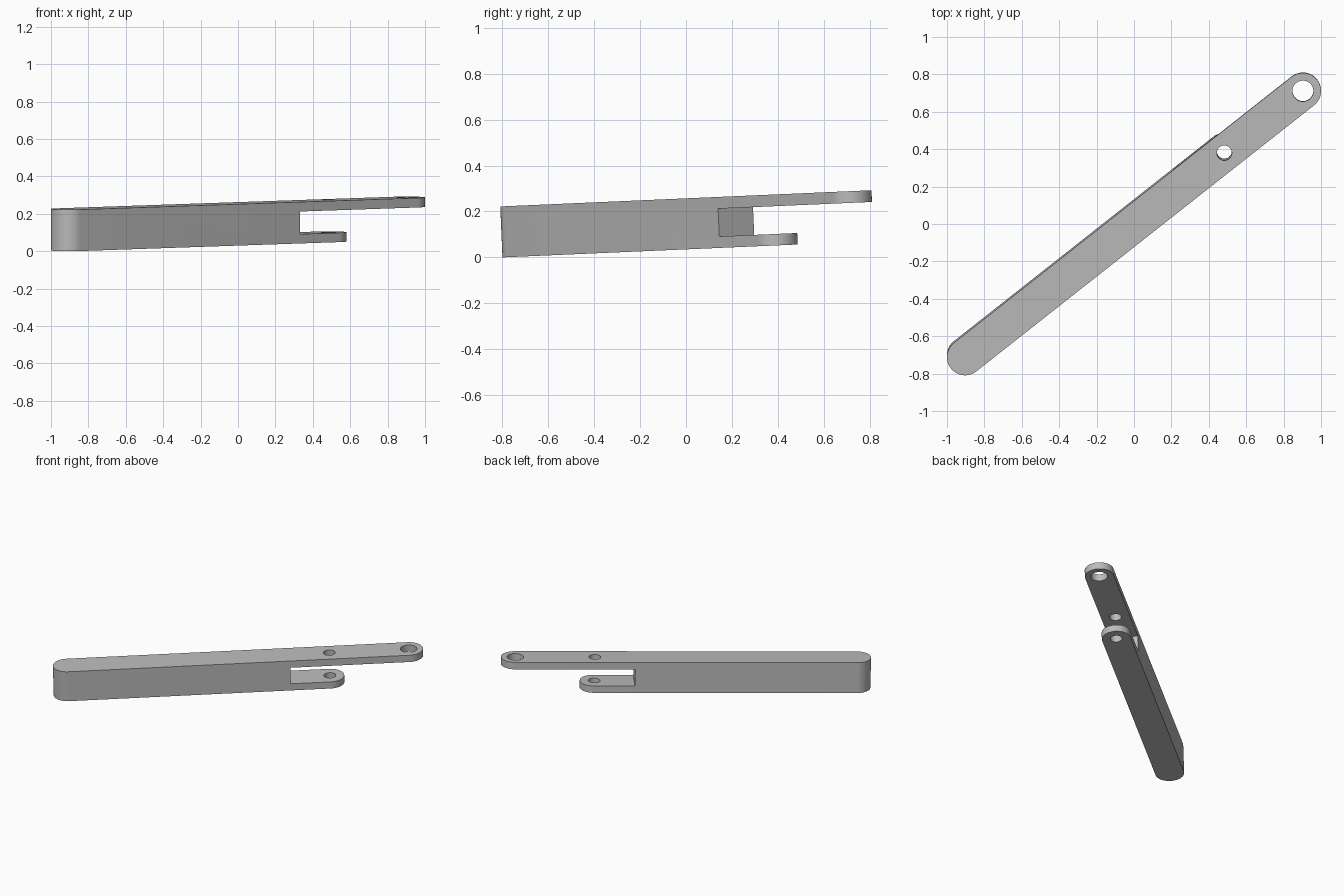
import bpy
import bmesh
from math import cos, sin, pi, radians
from mathutils import Matrix

if "Cube" in bpy.data.objects:
    bpy.data.objects.remove(bpy.data.objects["Cube"])

# Dimensions along the arm's own axis
LENGTH, RADIUS, HEIGHT = 2.30, 0.097, 0.222
SLOT_X, SLOT_LOW, SLOT_HIGH = 1.496, 0.05, 0.171
PIN_X, PIN_R, EYE_R = 1.765, 0.04, 0.056
SEGMENTS = 32

grey = bpy.data.materials.new("plain grey")
grey.use_nodes = True
grey.diffuse_color = (0.5, 0.5, 0.5, 1)
grey.node_tree.nodes["Principled BSDF"].inputs["Base Color"].default_value = (0.5, 0.5, 0.5, 1)


def arc(cx, radius, start, end, n=SEGMENTS):
    angles = [start + (end - start) * i / n for i in range(n + 1)]
    return [(cx + radius * cos(a), radius * sin(a)) for a in angles]


def prism(name, outline, low, high):
    """Extrude a flat outline from low to high."""
    bm = bmesh.new()
    face = bm.faces.new([bm.verts.new((x, y, low)) for x, y in outline])
    side = bmesh.ops.extrude_face_region(bm, geom=[face])
    verts = [v for v in side["geom"] if isinstance(v, bmesh.types.BMVert)]
    bmesh.ops.translate(bm, verts=verts, vec=(0, 0, high - low))
    bmesh.ops.recalc_face_normals(bm, faces=bm.faces)
    mesh = bpy.data.meshes.new(name)
    bm.to_mesh(mesh)
    bm.free()
    mesh.materials.append(grey)
    obj = bpy.data.objects.new(name, mesh)
    bpy.context.collection.objects.link(obj)
    return obj


# Round-ended bar
outline = arc(LENGTH, RADIUS, -pi / 2, pi / 2) + arc(0, RADIUS, pi / 2, 3 * pi / 2)
bar = prism("forked_arm", outline, 0, HEIGHT)

# Slot between the prongs, rounded trim of the short prong, and pin holes
far, wide = LENGTH + 0.3, 0.3
slot = [(SLOT_X, -wide), (far, -wide), (far, wide), (SLOT_X, wide)]
trim = arc(PIN_X, RADIUS, -pi / 2, pi / 2) + [(PIN_X, wide), (far, wide), (far, -wide), (PIN_X, -wide)]
middle = (SLOT_LOW + SLOT_HIGH) / 2
cutters = [
    prism("slot_cutter", slot, SLOT_LOW, SLOT_HIGH),
    prism("short_prong_cutter", trim, -0.1, middle),
    prism("pin_hole_cutter", arc(PIN_X, PIN_R, 0, 2 * pi)[:-1], -0.1, HEIGHT + 0.1),
    prism("end_hole_cutter", arc(LENGTH, EYE_R, 0, 2 * pi)[:-1], -0.1, HEIGHT + 0.1),
]

bpy.ops.object.select_all(action="DESELECT")
bpy.context.view_layer.objects.active = bar
bar.select_set(True)
for cutter in cutters:
    cutter.hide_render = True
    mod = bar.modifiers.new(cutter.name, "BOOLEAN")
    mod.operation = "DIFFERENCE"
    mod.solver = "EXACT"
    mod.object = cutter
    bpy.ops.object.modifier_apply(modifier=mod.name)
    bpy.data.objects.remove(cutter)

# Turn the arm diagonally, then tip it up towards the back
bar.data.transform(
    Matrix.Translation((0, 0, 0.035))
    @ Matrix.Rotation(radians(2.5), 4, "X")
    @ Matrix.Translation((-0.903, -0.703, 0))
    @ Matrix.Rotation(radians(38.26), 4, "Z")
)
bpy.ops.object.shade_smooth_by_angle(angle=radians(30))
